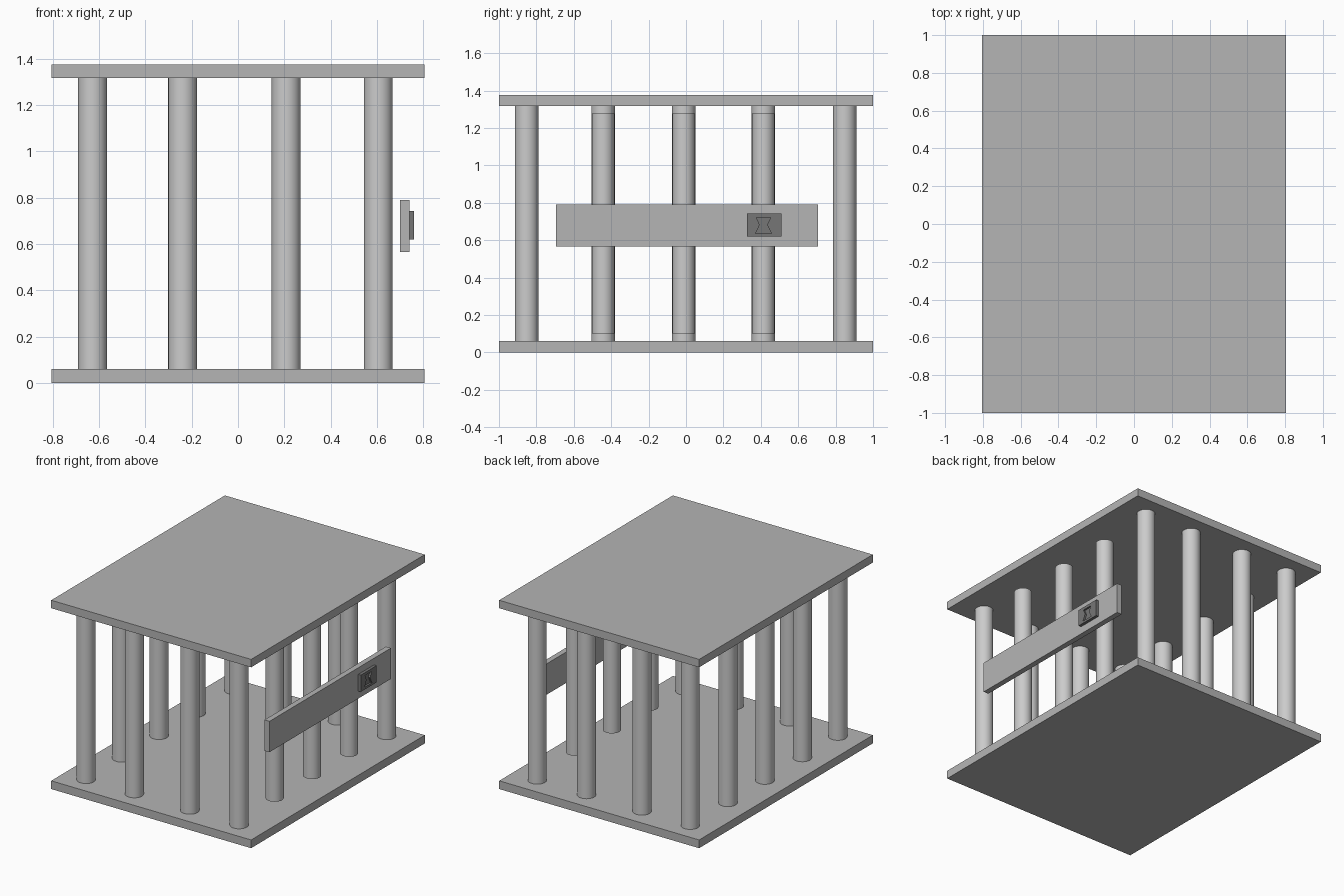
import bpy, bmesh

if "Cube" in bpy.data.objects:
    bpy.data.objects.remove(bpy.data.objects["Cube"])


def material(name, v):
    m = bpy.data.materials.new(name)
    m.diffuse_color = (v, v, v, 1)
    m.use_nodes = True
    m.node_tree.nodes["Principled BSDF"].inputs["Base Color"].default_value = m.diffuse_color
    return m


MID = material("mid_grey", 0.46)
DARK = material("dark_grey", 0.18)


def box(name, lo, hi, mat):
    size = [b - a for a, b in zip(lo, hi)]
    mid = [(a + b) / 2 for a, b in zip(lo, hi)]
    bpy.ops.mesh.primitive_cube_add(size=1, location=mid)
    ob = bpy.context.object
    ob.name = name
    ob.scale = size
    bpy.ops.object.transform_apply(location=False, rotation=False, scale=True)
    ob.data.materials.append(mat)
    return ob


def bar(name, x, y, z0, z1, r):
    bpy.ops.mesh.primitive_cylinder_add(vertices=32, radius=r, depth=z1 - z0,
                                        location=(x, y, (z0 + z1) / 2))
    bpy.context.object.name = name
    bpy.ops.object.shade_smooth_by_angle()


# Floor and roof plates
box("floor_plate", (-0.806, -1, 0), (0.806, 1, 0.06), MID)
box("roof_plate", (-0.806, -1, 1.318), (0.806, 1, 1.376), MID)

# Front and back rows of bars
xs = (-0.628, -0.239, 0.208, 0.606)
for row, y in (("front", -0.852), ("back", 0.848)):
    for x in xs:
        bar(row + "_bar", x, y, 0.06, 1.318, 0.0625)

# Left side bars, and shorter gate bars on the right
for y in (-0.443, -0.012, 0.414):
    bar("left_bar", xs[0], y, 0.06, 1.318, 0.0625)
    bar("gate_bar", xs[3], y, 0.10, 1.278, 0.06)

# Gate cross plank and lock
box("gate_plank", (0.70, -0.695, 0.565), (0.74, 0.705, 0.79), MID)
lock = box("lock_plate", (0.738, 0.327, 0.62), (0.761, 0.51, 0.742), DARK)

# Keyhole recess cut into the lock
profile = [(-0.038, 0.721), (-0.02, 0.682), (-0.042, 0.637),
           (0.042, 0.637), (0.02, 0.682), (0.038, 0.721)]
bm = bmesh.new()
face = bm.faces.new([bm.verts.new((0.748, 0.414 + y, z)) for y, z in profile])
ext = bmesh.ops.extrude_face_region(bm, geom=[face])
bmesh.ops.translate(bm, vec=(0.04, 0, 0),
                    verts=[v for v in ext["geom"] if isinstance(v, bmesh.types.BMVert)])
bmesh.ops.recalc_face_normals(bm, faces=bm.faces)
mesh = bpy.data.meshes.new("keyhole_cutter")
bm.to_mesh(mesh)
bm.free()
mesh.materials.append(DARK)
cutter = bpy.data.objects.new("keyhole_cutter", mesh)
bpy.context.collection.objects.link(cutter)
cutter.hide_render = True
cutter.display_type = 'WIRE'

mod = lock.modifiers.new("keyhole", 'BOOLEAN')
mod.operation = 'DIFFERENCE'
mod.object = cutter
mod.solver = 'EXACT'
bpy.context.view_layer.objects.active = lock
bpy.ops.object.modifier_apply(modifier=mod.name)
bpy.data.objects.remove(cutter)
